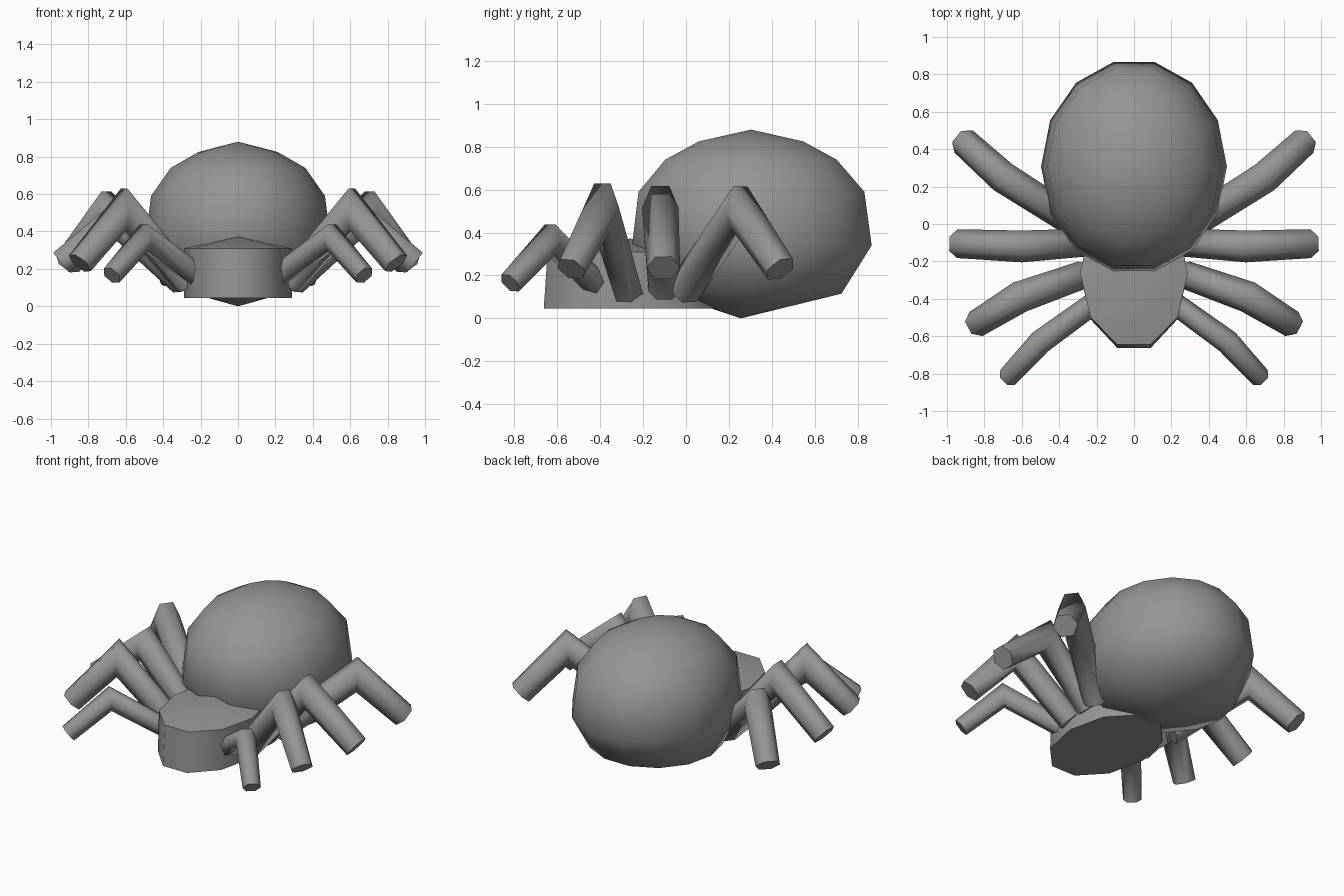
import bpy, bmesh
from math import sin, cos, pi, radians
from mathutils import Vector

cube = bpy.data.objects.get("Cube")
if cube:
    bpy.data.objects.remove(cube)

grey = bpy.data.materials.new("plain grey")
grey.use_nodes = True
grey.diffuse_color = (0.3, 0.3, 0.3, 1)
grey.node_tree.nodes["Principled BSDF"].inputs["Base Color"].default_value = (0.3, 0.3, 0.3, 1)


def bridge(bm, rings):
    """Join successive vertex rings with quads."""
    for a, b in zip(rings, rings[1:]):
        n = len(a)
        for i in range(n):
            j = (i + 1) % n
            bm.faces.new((a[i], a[j], b[j], b[i]))


def fan(bm, ring, tip):
    """Close a ring onto a single point."""
    tip = bm.verts.new(tip)
    for i in range(len(ring)):
        bm.faces.new((ring[i], ring[(i + 1) % len(ring)], tip))


def finish(bm, name):
    bmesh.ops.recalc_face_normals(bm, faces=bm.faces)
    mesh = bpy.data.meshes.new(name)
    bm.to_mesh(mesh)
    bm.free()
    mesh.materials.append(grey)
    obj = bpy.data.objects.new(name, mesh)
    bpy.context.collection.objects.link(obj)
    bpy.ops.object.select_all(action='DESELECT')
    obj.select_set(True)
    bpy.context.view_layer.objects.active = obj
    bpy.ops.object.shade_smooth_by_angle(angle=radians(66))


def oval(bm, sides, y, z, rx, ry):
    """Level oval ring with a flat side facing front and back."""
    angles = [2 * pi * i / sides for i in range(sides)]
    return [bm.verts.new((rx * cos(a), y + ry * sin(a), z)) for a in angles]


# Abdomen: fourteen-sided dome narrowing to a shallow point below
bm = bmesh.new()
profile = [(0.32, 0.115, 0.41, 0.415), (0.307, 0.34, 0.497, 0.573),
           (0.305, 0.59, 0.465, 0.54), (0.303, 0.74, 0.36, 0.41),
           (0.303, 0.825, 0.212, 0.25)]
rings = [oval(bm, 14, *p) for p in profile]
bridge(bm, rings)
fan(bm, rings[0], (0, 0.255, 0))
fan(bm, rings[-1], (0, 0.303, 0.88))
finish(bm, "abdomen")

# Thorax: ten-sided drum with a slightly peaked top
bm = bmesh.new()
rings = [oval(bm, 10, -0.26, 0.045, 0.288, 0.424),
         oval(bm, 10, -0.26, 0.31, 0.288, 0.405)]
bridge(bm, rings)
bm.faces.new(rings[0])
fan(bm, rings[1], (0, -0.26, 0.372))
finish(bm, "thorax")


def leg(name, side, points, radii):
    """Six-sided tube through hip, knee and foot with a mitred knee."""
    hip, knee, foot = [Vector((side * x, y, z)) for x, y, z in points]
    upper, lower = (knee - hip).normalized(), (foot - knee).normalized()
    across = (foot - hip).cross(Vector((0, 0, 1))).normalized()
    middle = (upper + lower).normalized()
    bm = bmesh.new()
    rings = []
    for centre, axis, r in zip((hip, knee, foot), (upper, middle, lower), radii):
        u = (across - axis * across.dot(axis)).normalized()
        v = axis.cross(u) / (middle.dot(upper) if axis is middle else 1)
        rings.append([bm.verts.new(centre + r * (u * cos(k * pi / 3) + v * sin(k * pi / 3)))
                      for k in range(6)])
    bridge(bm, rings)
    bm.faces.new(rings[0])
    bm.faces.new(rings[-1])
    finish(bm, name)


# Legs: four pairs, from the back to the front
legs = {
    "rear_leg": ([(0.29, -0.01, 0.13), (0.70, 0.25, 0.515), (0.91, 0.44, 0.23)], (0.08, 0.085, 0.077)),
    "middle_leg": ([(0.27, -0.10, 0.13), (0.60, -0.12, 0.515), (0.945, -0.105, 0.235)], (0.075, 0.085, 0.077)),
    "fore_leg": ([(0.27, -0.27, 0.12), (0.61, -0.39, 0.52), (0.845, -0.535, 0.23)], (0.075, 0.085, 0.073)),
    "front_leg": ([(0.21, -0.42, 0.16), (0.50, -0.63, 0.37), (0.675, -0.82, 0.165)], (0.06, 0.065, 0.056)),
}
for name, (points, radii) in legs.items():
    leg("left_" + name, 1, points, radii)
    leg("right_" + name, -1, points, radii)
